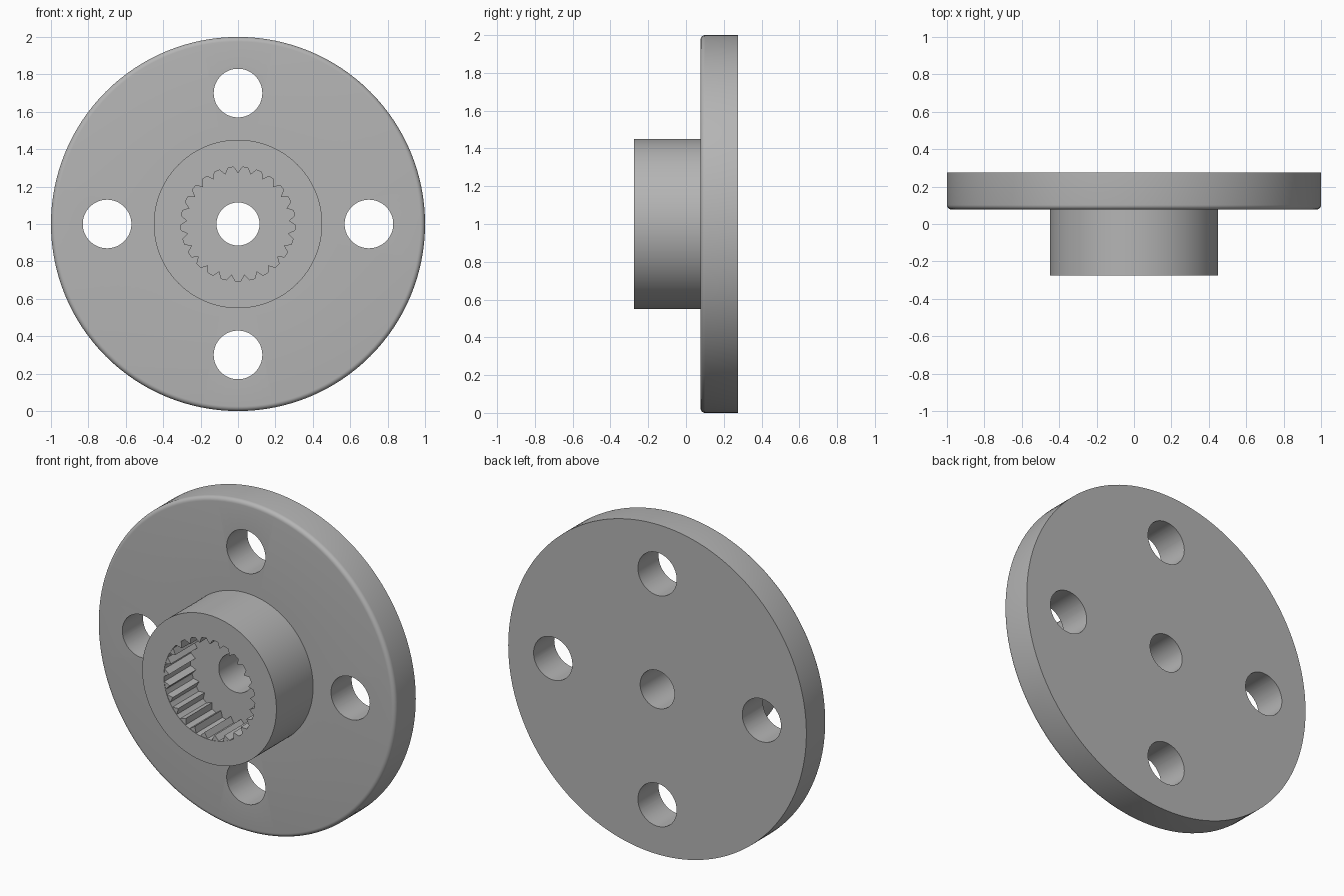
import bpy, bmesh
from math import cos, sin, pi, radians

cube = bpy.data.objects.get("Cube")
if cube:
    bpy.data.objects.remove(cube, do_unlink=True)

FRONT, FLOOR, PLATE, BACK = -0.275, -0.02, 0.077, 0.275
BORE, HUB, RIM, FILLET = 0.305, 0.45, 1.0, 0.025
CENTRE_Z = 1.0

grey = bpy.data.materials.new("grey_metal")
grey.use_nodes = True
colour = (0.46, 0.46, 0.46, 1)
grey.diffuse_color = colour
grey.node_tree.nodes["Principled BSDF"].inputs["Base Color"].default_value = colour


def make_object(name, bm):
    bmesh.ops.recalc_face_normals(bm, faces=bm.faces)
    mesh = bpy.data.meshes.new(name)
    bm.to_mesh(mesh)
    bm.free()
    mesh.materials.append(grey)
    obj = bpy.data.objects.new(name, mesh)
    bpy.context.collection.objects.link(obj)
    return obj


def activate(obj):
    bpy.ops.object.select_all(action="DESELECT")
    obj.select_set(True)
    bpy.context.view_layer.objects.active = obj


def lathe(name, profile, steps):
    """Spin a closed (radius, y) profile around the disc axis."""
    bm = bmesh.new()
    rings = []
    for i in range(steps):
        a = 2 * pi * i / steps
        rings.append([bm.verts.new((r * cos(a), y, CENTRE_Z + r * sin(a)))
                      for r, y in profile])
    n = len(profile)
    for i, ring in enumerate(rings):
        nxt = rings[(i + 1) % steps]
        for j in range(n):
            k = (j + 1) % n
            bm.faces.new((ring[j], ring[k], nxt[k], nxt[j]))
    return make_object(name, bm)


def prism(bm, outline, y0, y1):
    """Extrude an (x, z) outline between two y positions."""
    face = bm.faces.new([bm.verts.new((x, y0, z)) for x, z in outline])
    extruded = bmesh.ops.extrude_face_region(bm, geom=[face])["geom"]
    verts = [v for v in extruded if isinstance(v, bmesh.types.BMVert)]
    bmesh.ops.translate(bm, verts=verts, vec=(0, y1 - y0, 0))


def circle(cx, cz, r, steps):
    return [(cx + r * cos(2 * pi * i / steps), cz + r * sin(2 * pi * i / steps))
            for i in range(steps)]


# Flanged disc with hub, stepped bore and rounded front rim
fillet = [(RIM - FILLET + FILLET * sin(a), PLATE + FILLET - FILLET * cos(a))
          for a in (radians(15 * i) for i in range(7))]
profile = [(0.115, BACK), (0.115, FLOOR), (BORE, FLOOR), (BORE, FRONT),
           (HUB, FRONT), (HUB, PLATE)] + fillet + [(RIM, BACK)]
disc = lathe("flanged_disc", profile, 128)

# Four mounting holes
bm = bmesh.new()
for i in range(4):
    a = i * pi / 2
    prism(bm, circle(0.7 * cos(a), CENTRE_Z + 0.7 * sin(a), 0.13, 64), -0.1, 0.5)
cutter = make_object("hole_cutter", bm)
cutter.hide_render = True
cut = disc.modifiers.new("mounting_holes", "BOOLEAN")
cut.object = cutter
cut.operation = "DIFFERENCE"
cut.solver = "EXACT"
activate(disc)
bpy.ops.object.modifier_apply(modifier=cut.name)
bpy.data.objects.remove(cutter, do_unlink=True)
bpy.ops.object.shade_smooth_by_angle(angle=radians(30))

# Ring of pointed spline teeth inside the bore
TEETH = 25
bm = bmesh.new()
for i in range(TEETH):
    a = pi / 2 + 2 * pi * i / TEETH
    half = 0.085
    corners = [(BORE + 0.004, a - half), (0.272, a), (BORE + 0.004, a + half)]
    outline = [(r * cos(t), CENTRE_Z + r * sin(t)) for r, t in corners]
    prism(bm, outline, FRONT + 0.003, FLOOR + 0.005)
make_object("spline_teeth", bm)
